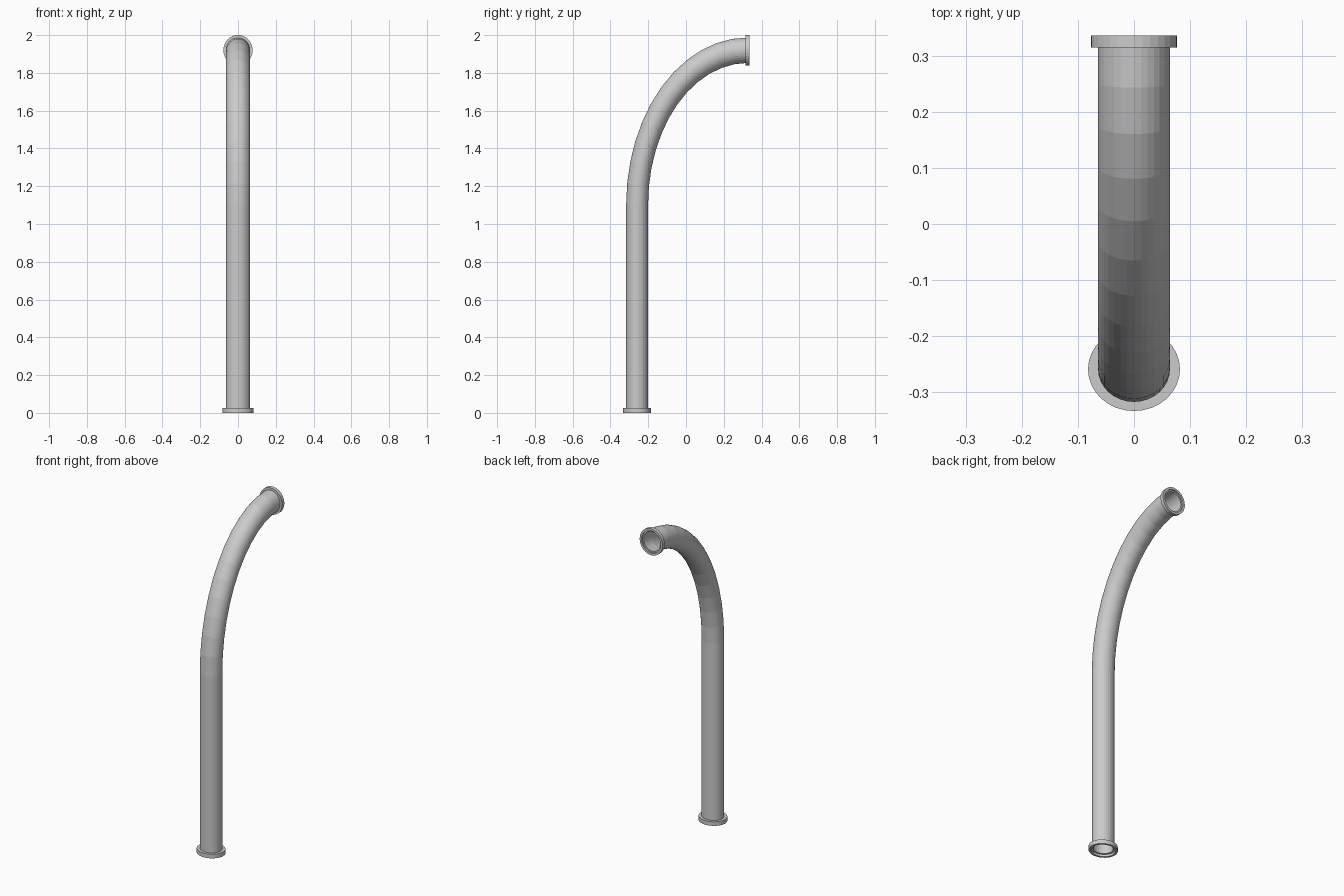
import bpy, bmesh, math
from mathutils import Vector

if "Cube" in bpy.data.objects:
    bpy.data.objects.remove(bpy.data.objects["Cube"])

SY, SZ = 0.906, 1.05          # slight squash of the round section
SIDES = 32
Y0, Y1, Z0, Z1 = -0.259, 0.336, 1.10, 1.92


def loft(name, rings, closed):
    """Skin a list of rings; closed also joins the last ring to the first."""
    bm = bmesh.new()
    loops = [[bm.verts.new(p) for p in ring] for ring in rings]
    pairs = list(zip(loops, loops[1:]))
    if closed:
        pairs.append((loops[-1], loops[0]))
    for a, b in pairs:
        for i in range(SIDES):
            j = (i + 1) % SIDES
            bm.faces.new((a[i], a[j], b[j], b[i]))
    bmesh.ops.recalc_face_normals(bm, faces=bm.faces)
    mesh = bpy.data.meshes.new(name)
    bm.to_mesh(mesh)
    bm.free()
    ob = bpy.data.objects.new(name, mesh)
    bpy.context.collection.objects.link(ob)
    return ob


def ring(y, z, tilt, r):
    """Ring round a path point; tilt 0 faces up, 90 degrees faces +y."""
    out = []
    for i in range(SIDES):
        a = math.tau * i / SIDES
        n = r * math.sin(a)
        out.append(Vector((r * math.cos(a),
                           y + SY * n * math.cos(tilt),
                           z - SZ * n * math.sin(tilt))))
    return out


# Path: straight post, then a quarter-ellipse bend
path = [(Y0, 0.012, 0.0)]
STEPS = 12
for k in range(STEPS + 1):
    t = math.pi / 2 * k / STEPS
    path.append((Y1 - 0.009 - (Y1 - 0.009 - Y0) * math.cos(t),
                 Z0 + (Z1 - Z0) * math.sin(t), t))

# Hollow pipe: outer skin up, inner skin back down
outer = [ring(y, z, t, 0.064) for y, z, t in path]
inner = [ring(y, z, t, 0.056) for y, z, t in reversed(path)]
loft("pipe", outer + inner, True)


# Collars: rim with a shallow recess around the opening
def collar(name, y, z, tilt, r, depth):
    # (distance inward from the open face, radius)
    profile = [(0, r), (depth, r), (depth, 0.058), (depth * 0.55, 0.058),
               (depth * 0.55, r - 0.013), (0, r - 0.013)]
    sign = 1 if tilt == 0 else -1
    rings = [ring(y + sign * d * math.sin(tilt), z + sign * d * math.cos(tilt), tilt, q)
             for d, q in profile]
    loft(name, rings, True)


collar("bottom_collar", Y0, 0.0, 0.0, 0.082, 0.025)
collar("top_collar", Y1, Z1, math.pi / 2, 0.077, 0.021)
